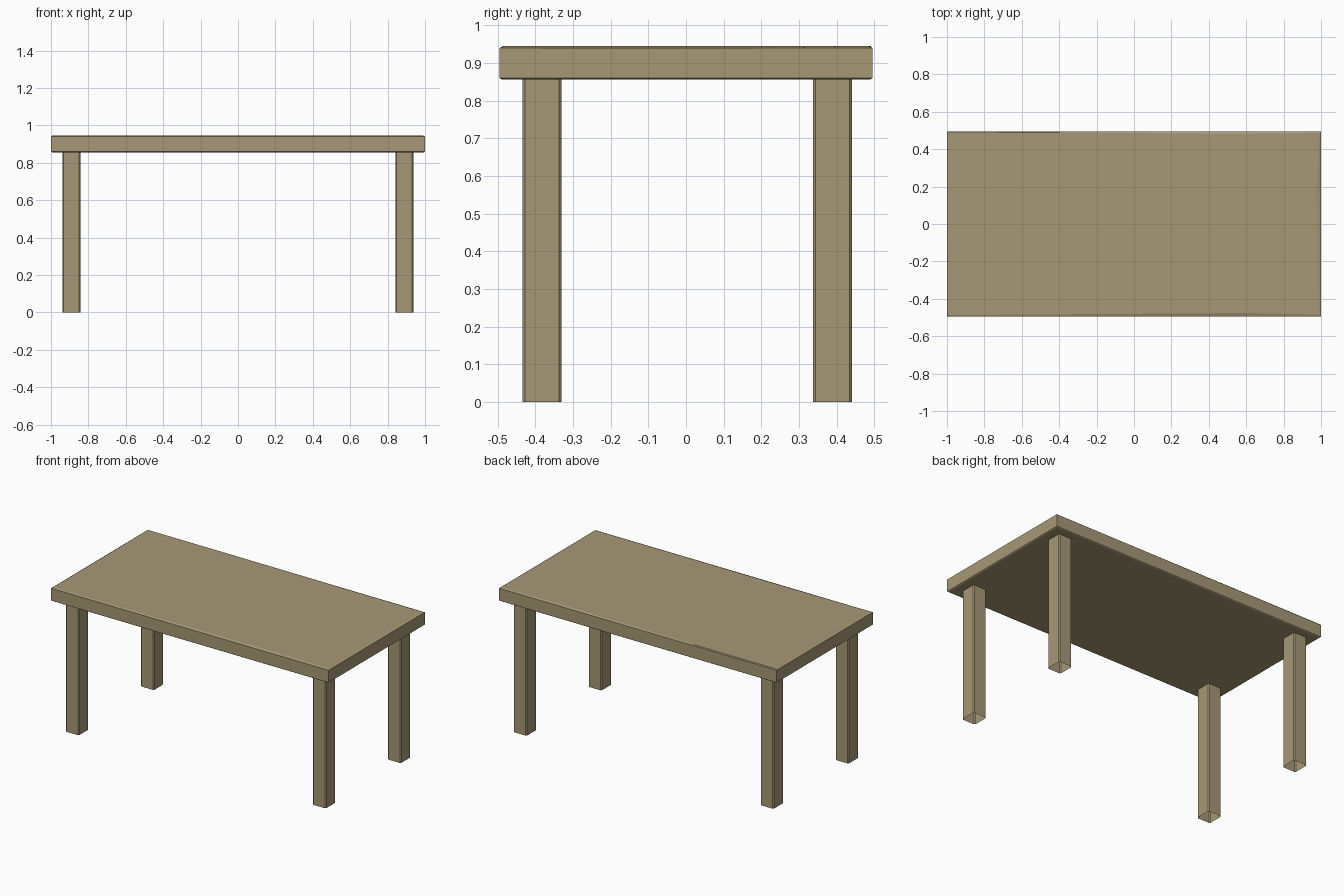
import bpy, bmesh

if "Cube" in bpy.data.objects:
    bpy.data.objects.remove(bpy.data.objects["Cube"], do_unlink=True)

# Single wood colour
wood = bpy.data.materials.new("tan_wood")
colour = (0.39, 0.314, 0.18, 1)
wood.diffuse_color = colour
wood.use_nodes = True
wood.node_tree.nodes["Principled BSDF"].inputs["Base Color"].default_value = colour


def loft(name, rings, caps):
    """Join matching rings of points with quads, optionally capping the ends."""
    bm = bmesh.new()
    loops = [[bm.verts.new(p) for p in ring] for ring in rings]
    for low, high in zip(loops, loops[1:]):
        n = len(low)
        for i in range(n):
            j = (i + 1) % n
            bm.faces.new((low[i], low[j], high[j], high[i]))
    if caps:
        bm.faces.new(loops[0][::-1])
        bm.faces.new(loops[-1])
    mesh = bpy.data.meshes.new(name)
    bm.to_mesh(mesh)
    bm.free()
    mesh.materials.append(wood)
    obj = bpy.data.objects.new(name, mesh)
    bpy.context.collection.objects.link(obj)
    return obj


# Tabletop: slab with a softly worn, uneven chamfer around its upper edge
HALF_X, HALF_Y = 1.0, 0.495
BOTTOM, TOP = 0.856, 0.945
# outline position (as a fraction of the half size) and wear inset in x and y
worn_outline = [
    (-1, -1, 0.012, 0.008), (0.6, -1, 0, 0.019), (1, -1, 0.012, 0.011),
    (1, 0.36, 0.024, 0), (1, 1, 0.008, 0.009), (0.5, 1, 0, 0.014),
    (-0.4, 1, 0, 0.005), (-1, 1, 0.006, 0.004),
]


def outline(z, wear, inset=0):
    points = []
    for fx, fy, wx, wy in worn_outline:
        x = fx * (HALF_X - inset) - fx * wx * wear
        y = fy * (HALF_Y - inset) - fy * wy * wear
        points.append((x, y, z))
    return points


loft("tabletop", [
    outline(BOTTOM, 0, 0.006),
    outline(BOTTOM + 0.004, 0),
    outline(TOP - 0.005, 0),
    outline(TOP, 1),
], caps=True)


# Legs: hollow square posts with chamfered corners, open at the foot
def leg_ring(cx, cy, z, hx=0.048, hy=0.052, c=0.007):
    return [(cx + x, cy + y, z) for x, y in (
        (-hx + c, -hy), (hx - c, -hy), (hx, -hy + c), (hx, hy - c),
        (hx - c, hy), (-hx + c, hy), (-hx, hy - c), (-hx, -hy + c))]


for side, cx in (("right", -0.891), ("left", 0.889)):
    for end, cy in (("front", -0.383), ("back", 0.389)):
        loft(f"{end}_{side}_leg",
             [leg_ring(cx, cy, 0), leg_ring(cx, cy, BOTTOM)], caps=False)
